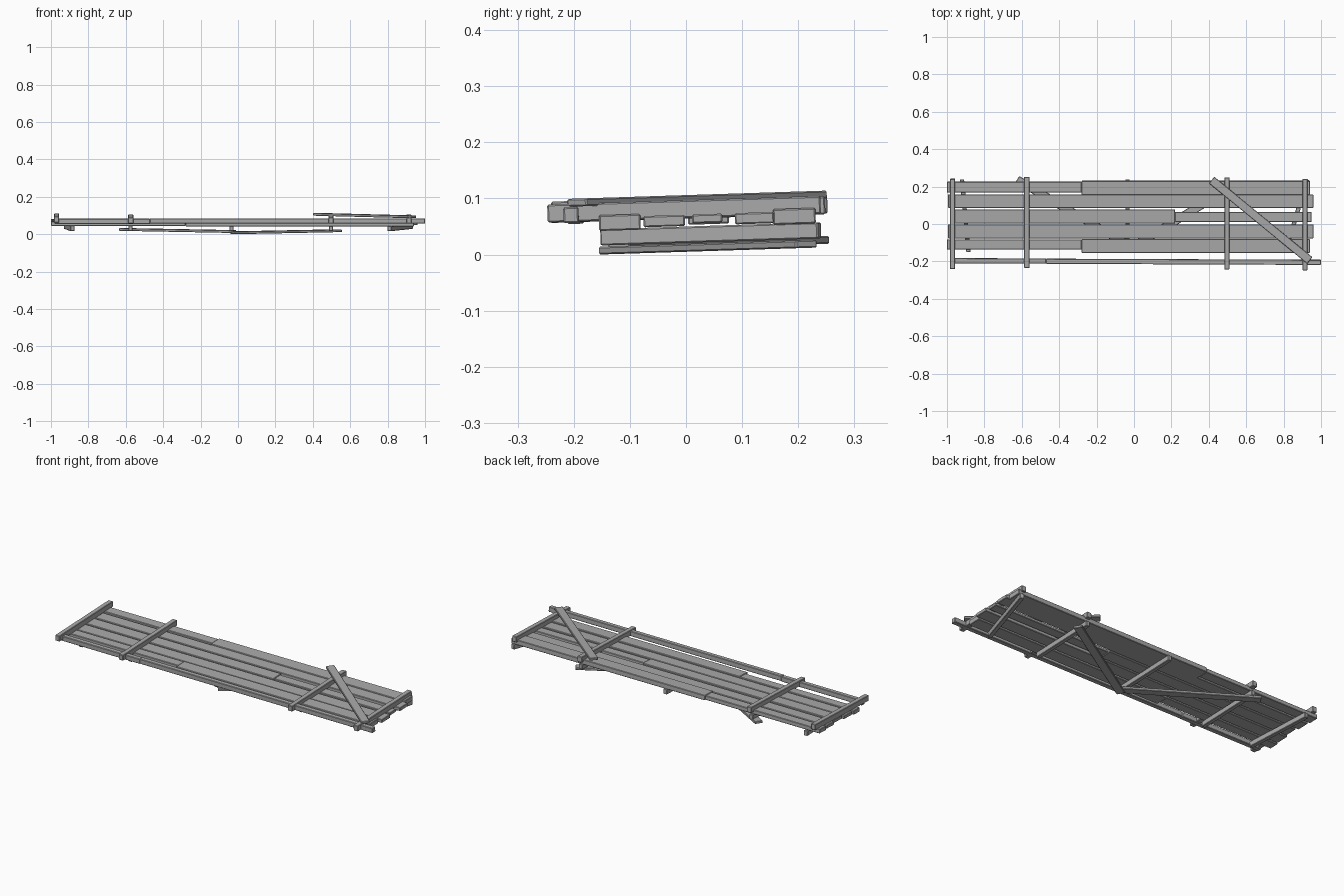
import bpy
from mathutils import Vector

TILT = 0.032  # slope of the whole deck, rising towards the back

wood = bpy.data.materials.new("grey_wood")
wood.diffuse_color = (0.4, 0.4, 0.4, 1)


def beam(name, start, end, width, thick, height):
    """Box running between two plan points, lying in the tilted deck plane."""
    a, b = (Vector((x, y, height + TILT * y)) for x, y in (start, end))
    along = (b - a).normalized()
    side = Vector((0, -TILT, 1)).normalized().cross(along) * width / 2
    up = along.cross(side).normalized() * thick / 2
    verts = [p + side * s + up * u for p in (a, b)
             for s, u in ((-1, -1), (1, -1), (1, 1), (-1, 1))]
    faces = [(3, 2, 1, 0), (4, 5, 6, 7)]
    faces += [(i, (i + 1) % 4, (i + 1) % 4 + 4, i + 4) for i in range(4)]
    mesh = bpy.data.meshes.new(name)
    mesh.from_pydata(verts, [], faces)
    mesh.materials.append(wood)
    obj = bpy.data.objects.new(name, mesh)
    bpy.context.collection.objects.link(obj)
    # worn edges
    bevel = obj.modifiers.new("worn_edges", 'BEVEL')
    bevel.width = 0.0025
    bevel.segments = 1


# Deck planks: x start, x end, y centre, width, thickness, height
planks = [
    (-1.0, -0.28, 0.197, 0.058, 0.024, 0.062),
    (-0.28, 0.94, 0.193, 0.076, 0.028, 0.062),
    (-0.995, 0.96, 0.122, 0.07, 0.02, 0.061),
    (-0.985, 0.22, 0.04, 0.073, 0.02, 0.063),
    (0.22, 0.95, 0.038, 0.054, 0.016, 0.063),
    (-0.995, 0.96, -0.039, 0.074, 0.02, 0.061),
    (-1.0, -0.28, -0.109, 0.054, 0.024, 0.061),
    (-0.28, 0.94, -0.118, 0.074, 0.028, 0.061),
]
for i, (x0, x1, y, w, t, h) in enumerate(planks):
    beam(f"deck_plank_{i + 1}", (x0, y), (x1, y), w, t, h)

# Side rail in two lengths
beam("side_rail_left", (-0.98, -0.196), (-0.47, -0.198), 0.027, 0.028, 0.075)
beam("side_rail_right", (-0.47, -0.199), (1.0, -0.205), 0.027, 0.028, 0.077)

# Battens across the top: x, y front, y back, height
for i, (x, y0, y1, h) in enumerate([(-0.97, -0.24, 0.242, 0.086),
                                    (-0.573, -0.235, 0.252, 0.081),
                                    (0.497, -0.242, 0.248, 0.080),
                                    (0.914, -0.247, 0.24, 0.081)]):
    beam(f"top_batten_{i + 1}", (x, y0), (x, y1), 0.028, 0.032, h)

# Loose brace lying diagonally over the right battens
beam("top_brace", (0.415, 0.235), (0.94, -0.195), 0.045, 0.014, 0.099)

# Bars beneath the deck
for i, (x0, x1) in enumerate([(-0.885, -0.92), (-0.575, -0.575), (-0.035, -0.035),
                              (0.497, 0.497), (0.81, 0.925)]):
    beam(f"under_bar_{i + 1}", (x0, -0.15), (x1, 0.238), 0.023, 0.029, 0.0355)

# V-shaped braces beneath the bars
beam("under_brace_left", (-0.625, 0.237), (-0.02, -0.12), 0.045, 0.014, 0.018)
beam("under_brace_right", (0.545, 0.215), (-0.03, -0.137), 0.045, 0.014, 0.012)
